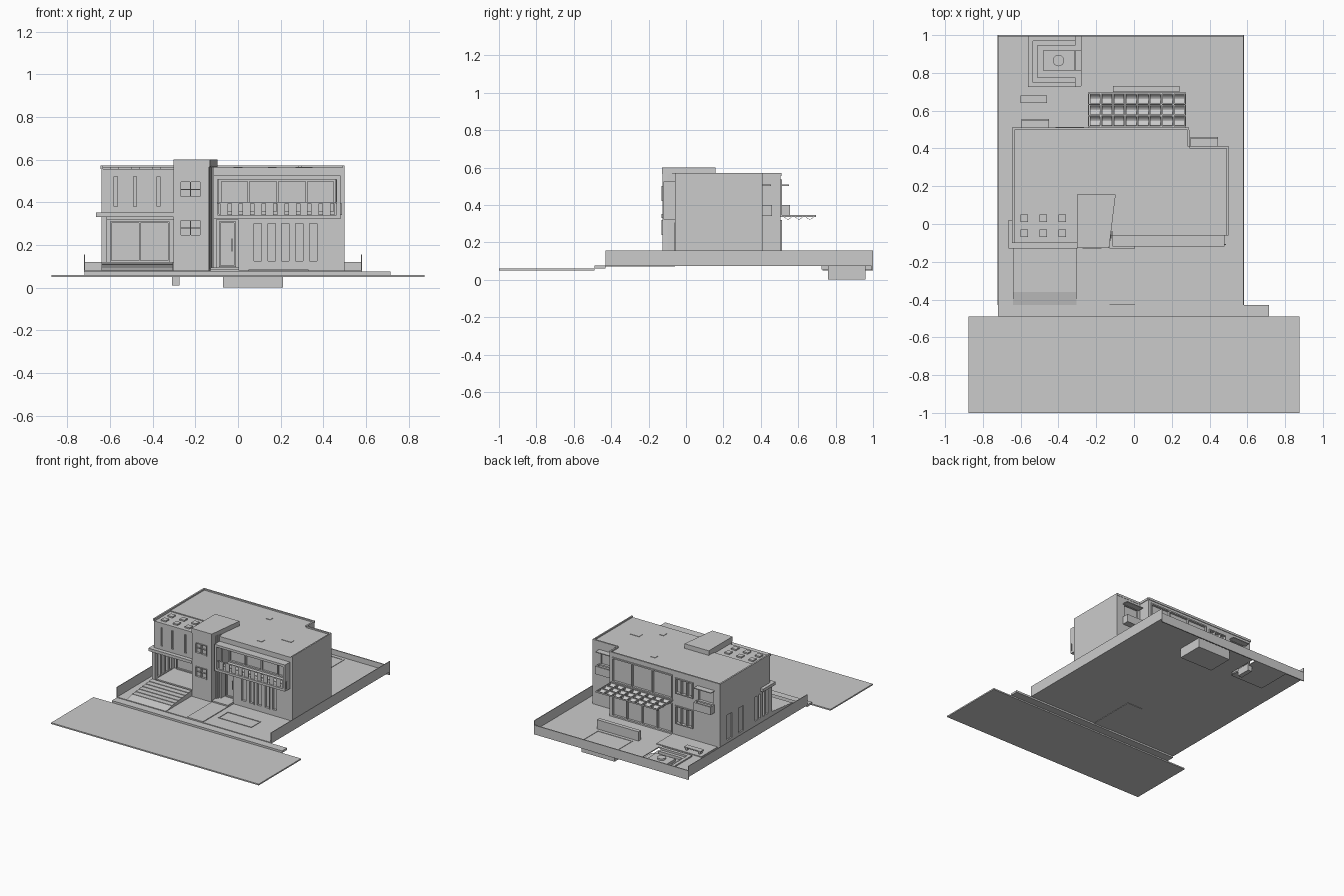
import bpy, bmesh, math
from mathutils import Vector


def finish(name, bm):
    bmesh.ops.recalc_face_normals(bm, faces=bm.faces)
    me = bpy.data.meshes.new(name)
    bm.to_mesh(me)
    bm.free()
    ob = bpy.data.objects.new(name, me)
    bpy.context.collection.objects.link(ob)
    return ob


def boxes(name, *bounds):
    """One object from boxes given as x0, x1, y0, y1, z0, z1."""
    bm = bmesh.new()
    for x0, x1, y0, y1, z0, z1 in bounds:
        vs = bmesh.ops.create_cube(bm, size=1)["verts"]
        for v in vs:
            v.co = Vector(((x0 + x1) / 2 + v.co.x * (x1 - x0),
                           (y0 + y1) / 2 + v.co.y * (y1 - y0),
                           (z0 + z1) / 2 + v.co.z * (z1 - z0)))
    return finish(name, bm)


def prism(name, outline, z0, z1):
    bm = bmesh.new()
    f = bm.faces.new([bm.verts.new((x, y, z0)) for x, y in outline])
    r = bmesh.ops.extrude_face_region(bm, geom=[f])
    for v in r["geom"]:
        if isinstance(v, bmesh.types.BMVert):
            v.co.z = z1
    return finish(name, bm)


def carve(ob, *bounds):
    """Subtract boxes from an object."""
    cutter = boxes("cutter", *bounds)
    cutter.hide_render = True
    m = ob.modifiers.new("cut", 'BOOLEAN')
    m.operation, m.solver, m.object = 'DIFFERENCE', 'EXACT', cutter
    dg = bpy.context.evaluated_depsgraph_get()
    me = bpy.data.meshes.new_from_object(ob.evaluated_get(dg))
    ob.modifiers.clear()
    ob.data = me
    bpy.data.objects.remove(cutter)


def frame(x0, x1, y0, y1, z0, z1, t, bars=0):
    """Rectangular frame facing y, with optional upright bars."""
    out = [(x0, x1, y0, y1, z0, z0 + t), (x0, x1, y0, y1, z1 - t, z1),
           (x0, x0 + t, y0, y1, z0 + t, z1 - t), (x1 - t, x1, y0, y1, z0 + t, z1 - t)]
    for i in range(bars):
        x = x0 + (x1 - x0) * (i + 1) / (bars + 1)
        out.append((x - t / 2, x + t / 2, y0, y1, z0 + t, z1 - t))
    return out


# --- site ---
boxes("road", (-.875, .875, -1, -.49, .05, .06))
boxes("sidewalk", (-.72, .715, -.49, -.43, .06, .075))
boxes("yard_ground", (-.72, .58, -.43, .73, .073, .08), (-.72, -.56, .73, 1, .073, .08),
      (-.28, .58, .73, 1, .073, .08))
boxes("side_walls", (-.722, -.717, -.43, 1, .073, .155), (.577, .582, -.43, 1, .073, .155))
boxes("back_wall", (-.72, .58, .992, 1, .05, .12))
boxes("pool_basin", (-.07, .21, .76, .96, 0, .079))
boxes("pool_rim", (-.08, .22, .75, .76, .08, .083), (-.08, .22, .96, .97, .08, .083),
      (-.08, -.07, .76, .96, .08, .083), (.21, .22, .76, .96, .08, .083))
boxes("pool_screen_wall", (-.11, .24, .70, .73, .08, .15))
boxes("back_terrace", (-.62, -.24, .5, .7, .08, .086))
boxes("terrace_bench", (-.60, -.46, .64, .68, .105, .112), (-.59, -.58, .645, .675, .08, .105),
      (-.48, -.47, .645, .675, .08, .105))

# --- sunken fire pit ---
boxes("pit_floor", (-.56, -.28, .73, .995, .05, .056))
boxes("pit_seat", (-.535, -.51, .75, .97, .056, .075), (-.51, -.31, .75, .775, .056, .075),
      (-.51, -.31, .945, .97, .056, .075))
boxes("pit_border", (-.56, -.535, .725, .995, .056, .09), (-.535, -.31, .725, .75, .056, .09),
      (-.535, -.31, .97, .995, .056, .09))
boxes("pit_step", (-.31, -.275, .81, .92, .01, .065))
boxes("fire_table", (-.48, -.315, .81, .92, .056, .075))
bm = bmesh.new()
bmesh.ops.create_cone(bm, cap_ends=True, segments=24, radius1=.03, radius2=.03, depth=.015)
bmesh.ops.translate(bm, verts=bm.verts, vec=(-.4, .865, .08))
finish("fire_bowl", bm)

# --- driveway ramp, steps and entry path ---
ramp = boxes("driveway_ramp", (-.64, -.305, -.43, -.36, .078, .096))
for v in ramp.data.vertices:
    if v.co.y < -.4:
        v.co.z = min(v.co.z, .081)
boxes("front_steps", *[(-.64, -.305, -.36 + i * .04, -.12, .08, .099 + i * .0042) for i in range(6)])
boxes("entry_path", (-.13, .005, -.43, -.06, .07, .085), (-.13, .005, -.13, -.06, .085, .095))
boxes("lawn_border", *[b for b in ((.05, .33, -.31, -.305, .08, .084), (.05, .33, -.2, -.195, .08, .084),
      (.05, .055, -.305, -.2, .08, .084), (.325, .33, -.305, -.2, .08, .084))])

# --- house body ---
house = prism("house_body", [(-.64, -.1), (-.15, -.1), (-.15, -.06), (.5, -.06), (.5, .41),
                             (.29, .41), (.29, .505), (-.64, .505)], .08, .562)
cuts = [(-.62, -.301, -.3, .12, .118, .32),            # carport
        (-.1, 0, -.2, -.01, .095, .318),               # entry
        (-.09, .46, -.2, .03, .345, .51),              # front loggia
        (-.235, .265, .49, .6, .35, .53), (-.235, .265, .49, .6, .09, .315),
        (-.41, -.27, .49, .6, .40, .52), (-.41, -.27, .49, .6, .17, .31),
        (-.58, -.46, .49, .6, .40, .50), (.31, .43, .398, .5, .40, .50)]
cuts += [(x, x + .045, -.2, -.045, .12, .305) for x in (.07, .135, .2, .265, .33)]
cuts += [(x, x + .015, -.2, -.09, .38, .52) for x in (-.58, -.49, -.38)]
cuts += [(-.7, -.63, y, y + .06, .11, .3) for y in (.22, .36)]
cuts += [(-.66, -.3, -.2, .09, .555, .6)]              # lower roof strip
carve(house, *cuts)
carve(house, *[(-.7, -.61, -.075 + i * .045, -.05 + i * .045, .125, .31) for i in range(4)])
boxes("roof_parapet", (-.645, -.633, -.1, .51, .555, .572), (-.633, .29, .498, .51, .555, .572),
      (.283, .295, .41, .498, .555, .572), (.295, .5, .4, .412, .555, .572),
      (.49, .5, -.06, .4, .555, .572))
sky = [(x, y) for y in (-.05, .03) for x in (-.58, -.48, -.38)] + [(.16, .05), (.29, .16), (.33, .16), (0, .38)]
boxes("roof_skylights", *[(x - .02, x + .02, y - .02, y + .02, .55, .565) for x, y in sky])

# --- stair tower with slanted side ---
tower = prism("stair_tower", [(-.302, -.125), (-.137, -.125), (-.125, -.03), (-.125, .1), (-.302, .1)], .08, .575)
carve(tower, (-.27, -.175, -.2, -.11, .42, .50), (-.27, -.175, -.2, -.11, .24, .32))
prism("tower_roof", [(-.302, -.128), (-.132, -.128), (-.097, .157), (-.302, .157)], .565, .6)
tw = []
for z in (.24, .42):
    tw += frame(-.272, -.173, -.13, -.115, z, z + .08, .006, 1) + [(-.27, -.175, -.122, -.115, z + .037, z + .043)]
boxes("tower_windows", *tw)
boxes("tower_side_fins", *[(-.135 + i * .008, -.131 + i * .008, -.1 + i * .012, -.06 + i * .012, .09, .57)
                           for i in range(3)])

# --- carport canopy and door ---
boxes("carport_canopy", (-.665, -.3, -.13, -.07, .33, .352), (-.665, -.64, -.07, .02, .33, .352))
boxes("carport_post", (-.64, -.615, -.12, -.09, .08, .33))
boxes("garage_door", *frame(-.60, -.32, .108, .122, .12, .31, .008, 1))

# --- front balcony ---
boxes("balcony_frame", *frame(-.115, .48, -.12, -.055, .322, .525, .018))
boxes("balcony_rail", (-.095, .46, -.112, -.105, .395, .402),
      *[(-.085 + i * .0535, -.048 + i * .0535, -.11, -.107, .34, .395) for i in range(11)])
boxes("balcony_glazing", *frame(-.088, .458, .015, .032, .346, .508, .01, 3))
boxes("entry_door", *frame(-.09, -.01, -.022, -.008, .096, .31, .008, 0), (-.03, -.025, -.03, -.02, .17, .23))
boxes("front_window_frames", *[b for x in (.07, .135, .2, .265, .33)
                               for b in frame(x, x + .045, -.062, -.045, .12, .305, .005)])

# --- back windows, planters and sunshades ---
bw = frame(-.24, .27, .495, .512, .345, .535, .01, 2) + frame(-.24, .27, .495, .512, .085, .32, .01, 3)
for z0, z1 in ((.4, .52), (.17, .31)):
    bw += frame(-.415, -.265, .49, .513, z0, z1, .008, 2)
boxes("back_window_frames", *bw)
for i, (x0, y0) in enumerate(((-.595, .5), (.3, .405))):
    boxes(f"planter_{i}", (x0, x0 + .145, y0, y0 + .012, .34, .4), (x0, x0 + .145, y0 + .043, y0 + .055, .34, .4),
          (x0, x0 + .01, y0 + .012, y0 + .043, .34, .4), (x0 + .135, x0 + .145, y0 + .012, y0 + .043, .34, .4),
          (x0 + .01, x0 + .135, y0 + .012, y0 + .043, .34, .39))
    boxes(f"sunshade_{i}", (x0, x0 + .145, y0, y0 + .05, .502, .508))

# --- back pergola: beams with sagging fabric panels ---
boxes("pergola_beams", *[(-.243 + i * .064, -.237 + i * .064, .505, .695, .335, .346) for i in range(9)],
      *[(-.243, .275, y, y + .006, .335, .346) for y in (.512, .57, .63, .689)])
bm = bmesh.new()
for i in range(8):
    for j in range(3):
        x0, y0, n = -.234 + i * .064, .52 + j * .0585, 6
        rows = []
        for k in range(n + 1):
            t = k / n
            z = .34 - .018 * math.sin(math.pi * t)
            rows.append([bm.verts.new((x, y0 + .05 * t, z)) for x in (x0, x0 + .054)])
        for a, b in zip(rows, rows[1:]):
            bm.faces.new((a[0], a[1], b[1], b[0]))
fabric = finish("pergola_fabric", bm)
fabric.modifiers.new("thickness", 'SOLIDIFY').thickness = .002
